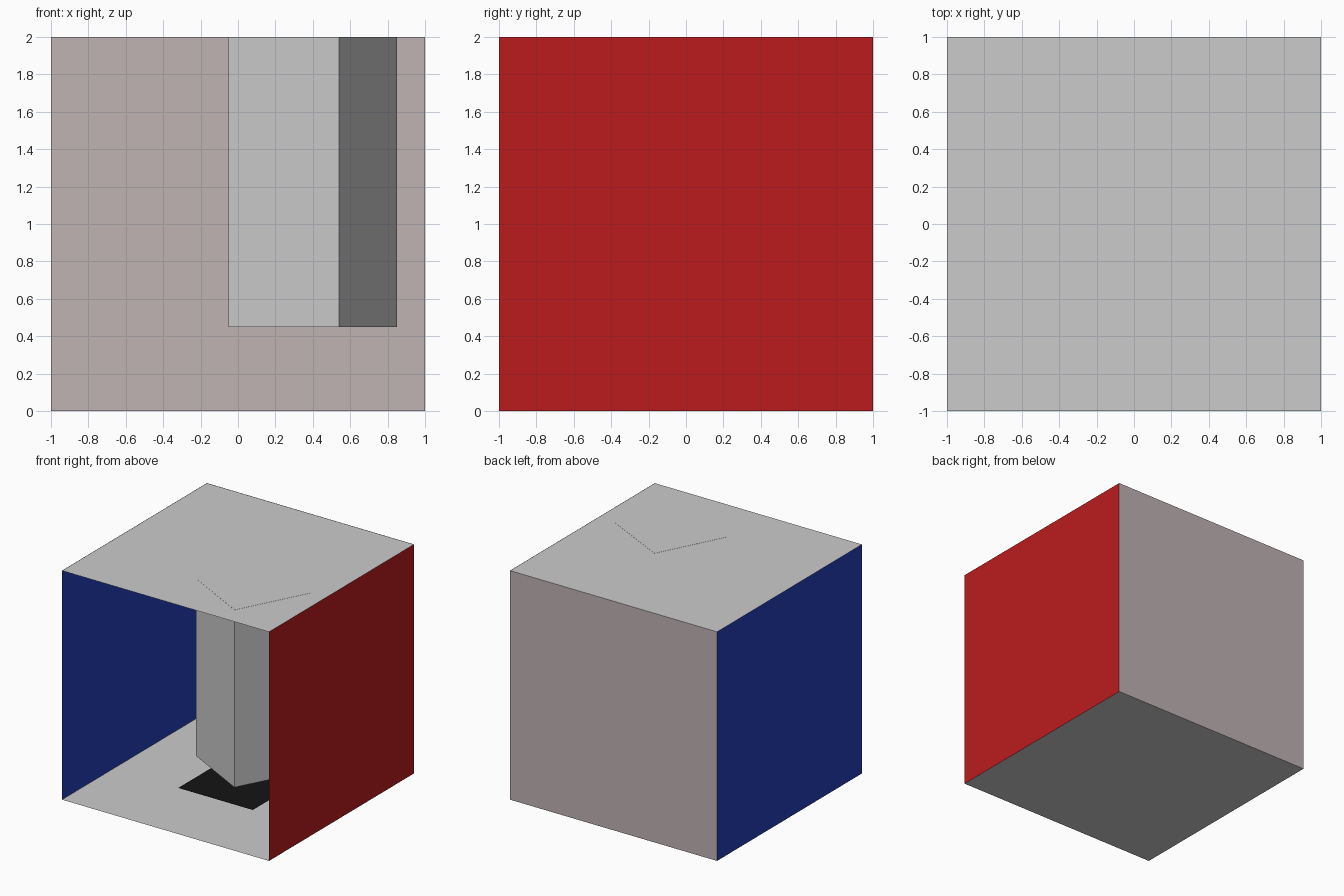
import bpy
import bmesh
from mathutils import Vector

if "Cube" in bpy.data.objects:
    bpy.data.objects.remove(bpy.data.objects["Cube"])


def material(name, rgb):
    m = bpy.data.materials.new(name)
    m.diffuse_color = (*rgb, 1.0)
    m.use_nodes = True
    m.node_tree.nodes["Principled BSDF"].inputs["Base Color"].default_value = m.diffuse_color
    return m


def finish(name, bm, mat=None):
    mesh = bpy.data.meshes.new(name)
    bm.to_mesh(mesh)
    bm.free()
    obj = bpy.data.objects.new(name, mesh)
    bpy.context.collection.objects.link(obj)
    if mat:
        mesh.materials.append(mat)
    return obj


def panel(name, centre, u, v, mat):
    """Flat rectangle from a centre and two half-edge vectors (normal u x v)."""
    bm = bmesh.new()
    c, u, v = Vector(centre), Vector(u), Vector(v)
    bm.faces.new([bm.verts.new(c + a * u + b * v)
                  for a, b in ((-1, -1), (1, -1), (1, 1), (-1, 1))])
    return finish(name, bm, mat)


grey = material("grey", (0.52, 0.52, 0.52))
warm = material("warm_grey", (0.525, 0.457, 0.457))
red = material("red", (0.5, 0.011, 0.012))
blue = material("blue", (0.017, 0.05, 0.5))
black = material("black", (0.007, 0.007, 0.007))

X, Y, Z = (1, 0, 0), (0, 1, 0), (0, 0, 1)

# Open-fronted room of single-sided panels, normals facing inwards
panel("floor", (0, 0, 0), X, Y, grey)
panel("ceiling", (0, 0, 1.999), Y, X, grey)
panel("back_wall", (0, 1, 1), X, Z, warm)
panel("right_wall", (1, 0, 1), Z, Y, red)
panel("left_wall", (-1, 0, 1), Y, Z, blue)

# Dark rectangle lying on the floor
panel("floor_patch", (0, 0, 0.01), (0.36, 0, 0), (0, 0.31, 0), black)

# Turned square block hanging from the ceiling
bm = bmesh.new()
base = bm.faces.new([bm.verts.new((x, y, 0.45)) for x, y in
                     ((-0.05, -0.51), (0.54, -0.82), (0.85, -0.22), (0.25, 0.08))])
top = bmesh.ops.extrude_face_region(bm, geom=[base], use_keep_orig=True)
bmesh.ops.translate(bm, vec=(0, 0, 1.55),
                    verts=[g for g in top["geom"] if isinstance(g, bmesh.types.BMVert)])
bmesh.ops.recalc_face_normals(bm, faces=bm.faces)
finish("hanging_block", bm)
